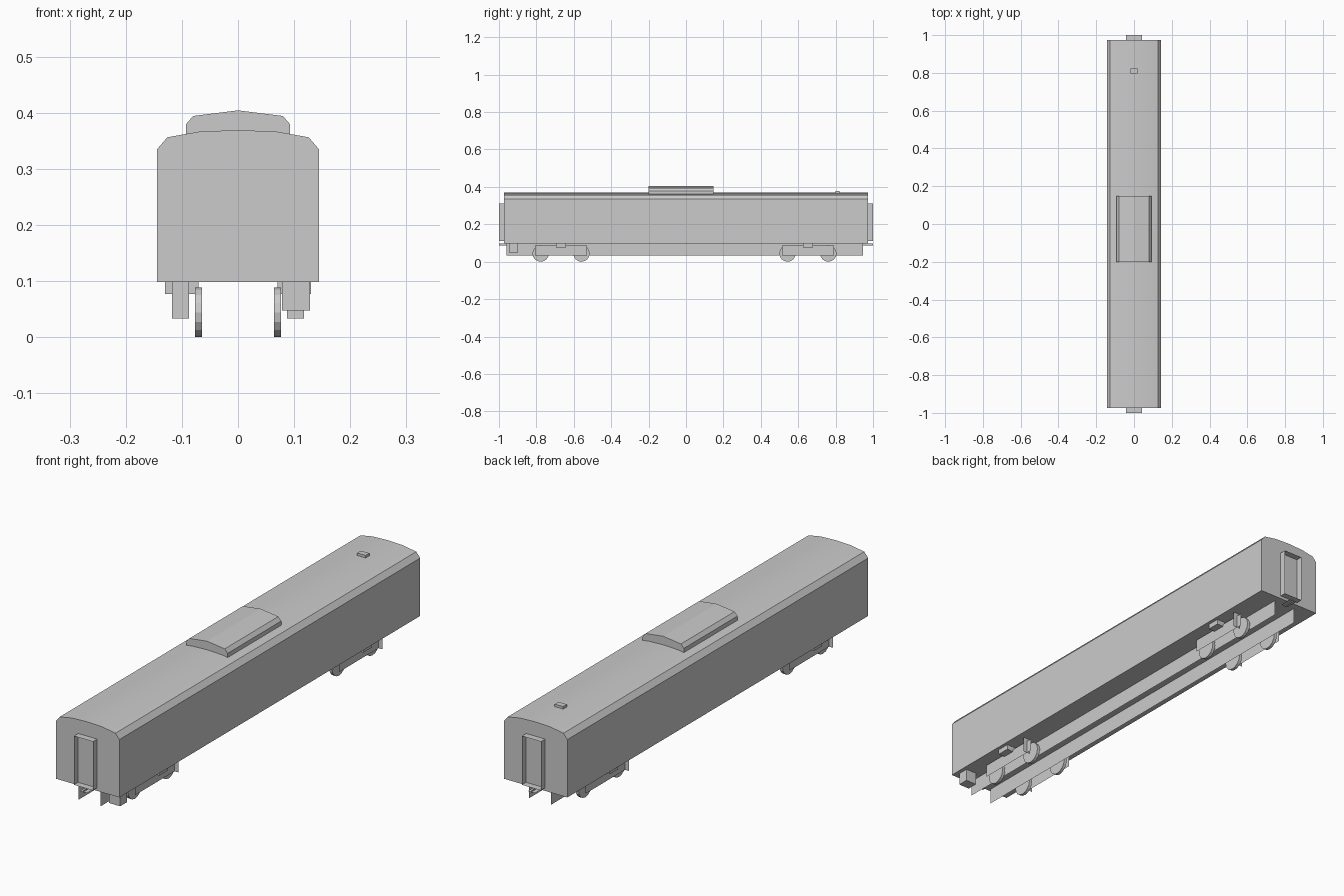
import bpy, bmesh, math
from mathutils import Matrix

if "Cube" in bpy.data.objects:
    bpy.data.objects.remove(bpy.data.objects["Cube"])


def make(name, bm, smooth=None):
    mesh = bpy.data.meshes.new(name)
    bm.to_mesh(mesh)
    bm.free()
    ob = bpy.data.objects.new(name, mesh)
    bpy.context.collection.objects.link(ob)
    if smooth:
        bpy.ops.object.select_all(action='DESELECT')
        bpy.context.view_layer.objects.active = ob
        ob.select_set(True)
        bpy.ops.object.shade_smooth_by_angle(angle=math.radians(smooth))
    return ob


def extrusion(name, half, y0, y1, smooth=None):
    """Mirror a half profile (x, z) and extrude it along y."""
    outline = half + [(-x, z) for x, z in reversed(half) if x > 0]
    bm = bmesh.new()
    face = bm.faces.new([bm.verts.new((x, y0, z)) for x, z in outline])
    new = bmesh.ops.extrude_face_region(bm, geom=[face])['geom']
    bmesh.ops.translate(bm, vec=(0, y1 - y0, 0),
                        verts=[v for v in new if isinstance(v, bmesh.types.BMVert)])
    bmesh.ops.recalc_face_normals(bm, faces=bm.faces)
    return make(name, bm, smooth)


def box(name, x, y, z):
    bm = bmesh.new()
    bmesh.ops.create_cube(bm, size=1)
    for v in bm.verts:
        v.co = [r[0] + (c + 0.5) * (r[1] - r[0]) for c, r in zip(v.co, (x, y, z))]
    return make(name, bm)


def sheet(name, *corners):
    bm = bmesh.new()
    bm.faces.new([bm.verts.new(c) for c in corners])
    return make(name, bm)


def x_sheet(name, x, y, z):
    return sheet(name, (x, y[0], z[0]), (x, y[1], z[0]), (x, y[1], z[1]), (x, y[0], z[1]))


def z_sheet(name, x, y, z):
    return sheet(name, (x[0], y[0], z), (x[1], y[0], z), (x[1], y[1], z), (x[0], y[1], z))


def y_sheet(name, x, y, z):
    return sheet(name, (x[0], y, z[0]), (x[1], y, z[0]), (x[1], y, z[1]), (x[0], y, z[1]))


# Carriage body with curved roof, and rooftop equipment
extrusion("carriage_body", [(0.144, 0.098), (0.144, 0.335), (0.126, 0.356),
                            (0.07, 0.366), (0, 0.369)], -0.973, 0.973, 20)
extrusion("roof_unit", [(0.093, 0.355), (0.093, 0.379), (0.08, 0.394),
                        (0, 0.404)], -0.2, 0.147)
box("roof_vent", (-0.019, 0.019), (0.798, 0.822), (0.36, 0.379))

# Open gangway surrounds and coupler plates at both ends
for end, s in (("front", -1), ("rear", 1)):
    y = (s * 0.973, s * 1.0)
    for x in (-0.043, 0.043):
        x_sheet(end + "_gangway_side", x, y, (0.11, 0.31))
    z_sheet(end + "_gangway_top", (-0.043, 0.043), y, 0.31)
    z_sheet(end + "_gangway_sill", (-0.043, 0.043), y, 0.11)
    z_sheet(end + "_coupler_plate", (-0.016, 0.016), (s * 0.945, s * 1.0), 0.092)
    x_sheet(end + "_coupler_web", 0, (s * 0.945, s * 1.0), (0.087, 0.098))

# Underframe keel plates and equipment box
for x in (-0.05, 0.05):
    x_sheet("underframe_plate", x, (-0.96, 0.945), (0.032, 0.098))
box("underfloor_box", (0.078, 0.128), (-0.945, -0.9), (0.047, 0.0985))

# Bogies: side frames, springs, step plates and wheels
for name, yc in (("front_bogie", -0.668), ("rear_bogie", 0.652)):
    for s in (-1, 1):
        x_sheet(name + "_side_frame", s * 0.1, (yc - 0.14, yc + 0.14), (0.033, 0.086))
        box(name + "_spring", sorted((s * 0.07, s * 0.13)), (yc - 0.027, yc + 0.027),
            (0.077, 0.0985))
        y_sheet(name + "_step_plate", (s * 0.087, s * 0.118), yc + s * 0.115,
                (0.033, 0.098))
        for dy in (-0.109, 0.109):
            bm = bmesh.new()
            bmesh.ops.create_cone(
                bm, cap_ends=True, segments=16, radius1=0.044, radius2=0.044, depth=0.013,
                matrix=Matrix.Translation((s * 0.0705, yc + dy, 0.044))
                @ Matrix.Rotation(math.pi / 2, 4, 'Y'))
            make(name + "_wheel", bm)
